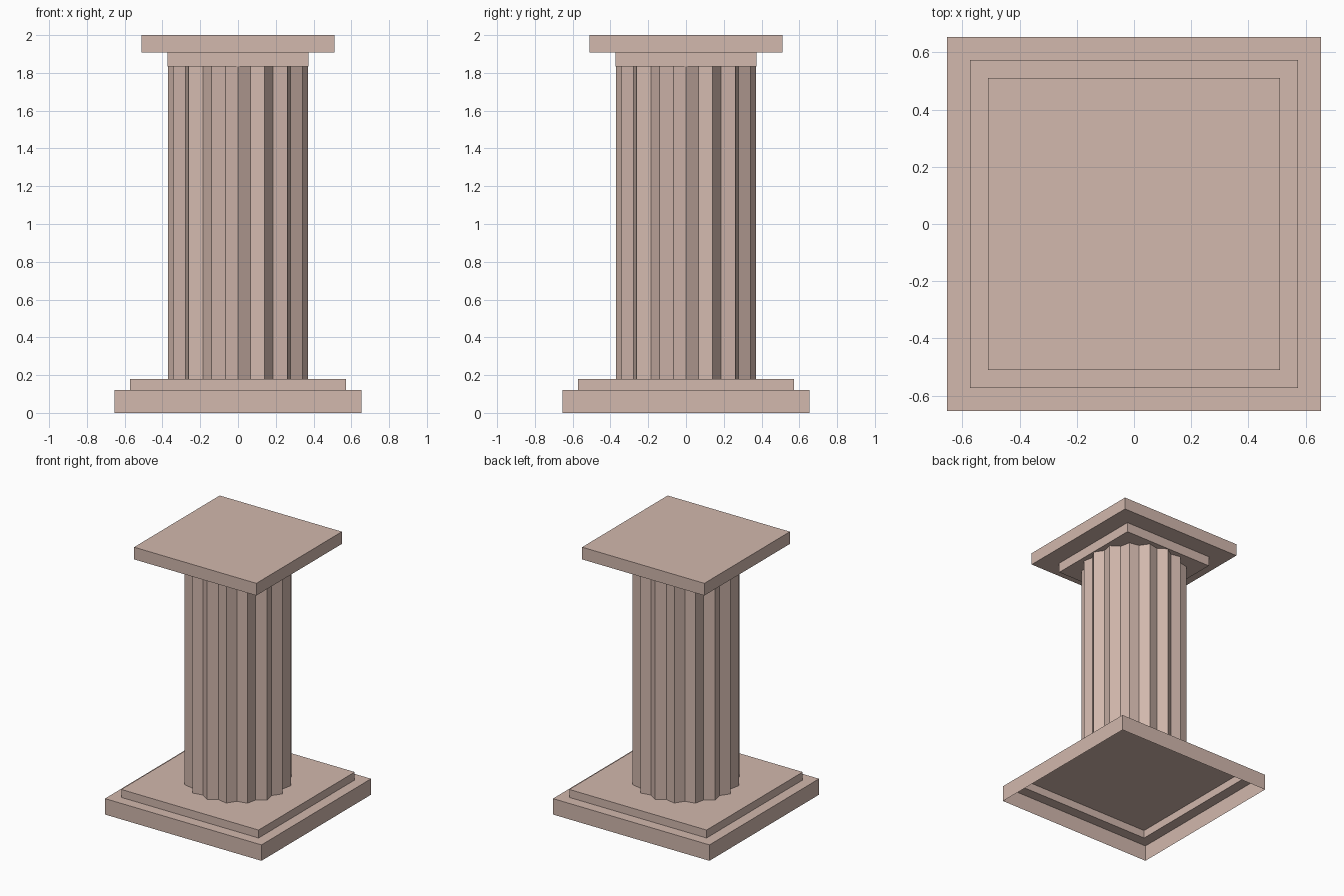
import bpy, bmesh, math

if "Cube" in bpy.data.objects:
    bpy.data.objects.remove(bpy.data.objects["Cube"])

stone = bpy.data.materials.new("pale pink stone")
stone.diffuse_color = (0.645, 0.479, 0.418, 1)
stone.use_nodes = True
stone.node_tree.nodes["Principled BSDF"].inputs["Base Color"].default_value = stone.diffuse_color


def square(h):
    return [(-h, -h), (h, -h), (h, h), (-h, h)]


def fluted(n, outer, inner):
    pts = []
    for i in range(2 * n):
        r = inner if i % 2 else outer
        a = math.pi * i / n
        pts.append((r * math.cos(a), r * math.sin(a)))
    return pts


def loft(name, sections, cap_bottom=False, cap_top=False):
    """Join stacked (outline, z) sections with flat side faces."""
    bm = bmesh.new()
    rings = [[bm.verts.new((x, y, z)) for x, y in pts] for pts, z in sections]
    for a, b in zip(rings, rings[1:]):
        n = len(a)
        for i in range(n):
            j = (i + 1) % n
            bm.faces.new((a[i], a[j], b[j], b[i]))
    if cap_bottom:
        bm.faces.new(rings[0][::-1])
    if cap_top:
        bm.faces.new(rings[-1])
    mesh = bpy.data.meshes.new(name)
    bm.to_mesh(mesh)
    bm.free()
    mesh.materials.append(stone)
    obj = bpy.data.objects.new(name, mesh)
    bpy.context.collection.objects.link(obj)
    return obj


# Stepped base, a hollow shell open underneath
loft("stepped_base", [(square(0.653), 0), (square(0.653), 0.12),
                      (square(0.573), 0.12), (square(0.573), 0.18)],
     cap_top=True)

# Shaft with sixteen V-shaped flutes
star = fluted(16, 0.37, 0.333)
loft("fluted_shaft", [(star, 0.18), (star, 1.835)])

# Capital: narrow neck block under a wide top slab
loft("capital", [(square(0.373), 1.835), (square(0.373), 1.908),
                 (square(0.51), 1.908), (square(0.51), 2.0)],
     cap_bottom=True, cap_top=True)
